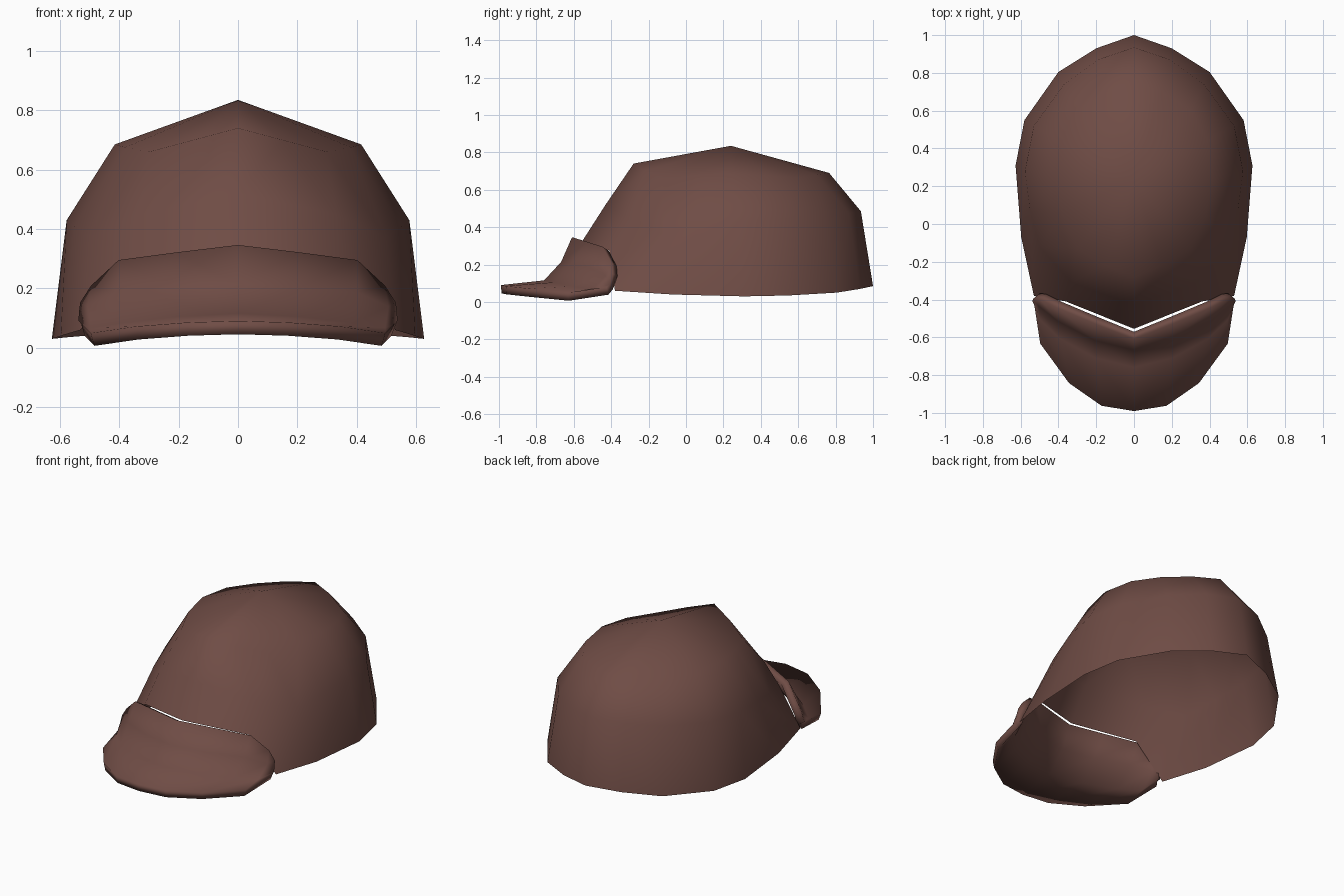
import bpy, bmesh

if "Cube" in bpy.data.objects:
    bpy.data.objects.remove(bpy.data.objects["Cube"])

brown = bpy.data.materials.new("dark_brown_cloth")
brown.diffuse_color = (0.16, 0.073, 0.06, 1)
brown.use_nodes = True
brown.node_tree.nodes["Principled BSDF"].inputs["Base Color"].default_value = brown.diffuse_color


def lofted_half(name, rows, apex=None):
    """Bridge rows of points on the +x side, close to an apex, and mirror."""
    bm = bmesh.new()
    grid = [[bm.verts.new(p) for p in row] for row in rows]
    for low, high in zip(grid, grid[1:]):
        for i in range(len(low) - 1):
            bm.faces.new((low[i], low[i + 1], high[i + 1], high[i]))
    if apex:
        top = bm.verts.new(apex)
        last = grid[-1]
        for i in range(len(last) - 1):
            bm.faces.new((last[i], last[i + 1], top))
    for f in bm.faces:
        f.smooth = True
    mesh = bpy.data.meshes.new(name)
    bm.to_mesh(mesh)
    bm.free()
    mesh.materials.append(brown)
    obj = bpy.data.objects.new(name, mesh)
    bpy.context.collection.objects.link(obj)
    mirror = obj.modifiers.new("mirror", 'MIRROR')
    mirror.use_clip = True
    return obj


# crown: open rim arched over the brim, two rings and an apex
rim = [(0, -.555, .325), (.36, -.41, .275), (.53, -.38, .06), (.597, -.07, .04),
       (.627, .31, .03), (.58, .55, .035), (.4, .805, .05), (.2, .93, .07), (0, 1, .085)]
middle = [(0, -.43, .52), (.33, -.31, .45), (.5, -.12, .37), (.55, .07, .41),
          (.577, .28, .43), (.53, .52, .44), (.37, .74, .46), (.19, .87, .475), (0, .935, .485)]
upper = [(0, -.28, .74), (.15, -.22, .70), (.3, -.13, .66), (.38, .05, .675),
         (.415, .24, .685), (.39, .44, .675), (.3, .6, .665), (.15, .70, .68), (0, .765, .69)]
lofted_half("crown", [rim, middle, upper], (0, .24, .835))

# brim: front edge, bend, upturned band and rear edge, given thickness
front = [(0, -.988, .068), (.17, -.96, .063), (.34, -.84, .05), (.49, -.63, .028), (.522, -.42, .06)]
bend = [(0, -.75, .095), (.2, -.70, .085), (.38, -.60, .065), (.485, -.50, .05), (.52, -.40, .08)]
band = [(0, -.65, .2), (.2, -.60, .19), (.39, -.50, .175), (.49, -.42, .13), (.518, -.39, .11)]
rear = [(0, -.59, .335), (.2, -.51, .31), (.39, -.43, .285), (.48, -.385, .2), (.515, -.38, .145)]
brim = lofted_half("brim", [front, bend, band, rear])
thick = brim.modifiers.new("thickness", 'SOLIDIFY')
thick.thickness = 0.045
thick.offset = 0
